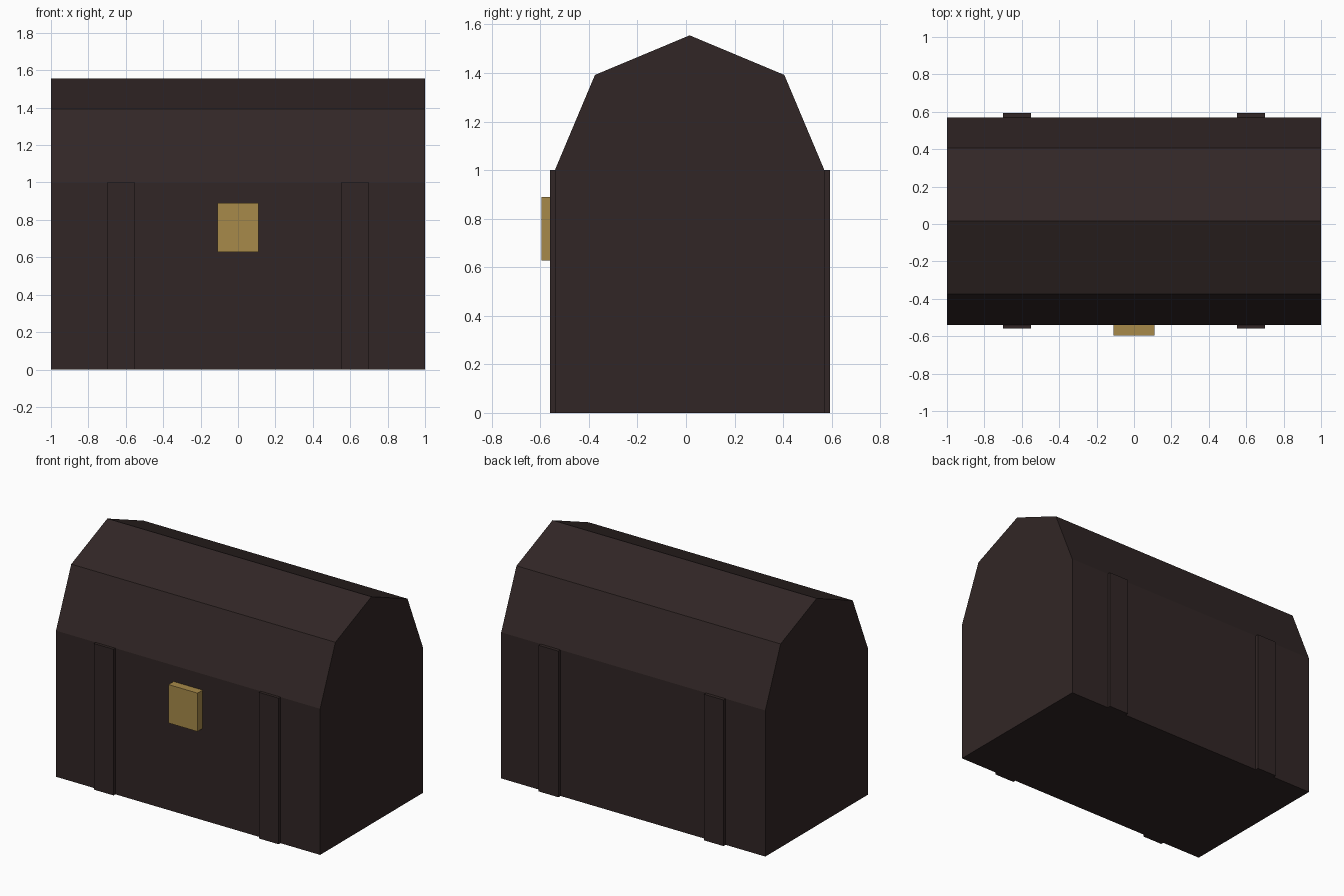
import bpy
import bmesh

if "Cube" in bpy.data.objects:
    bpy.data.objects.remove(bpy.data.objects["Cube"], do_unlink=True)


def make_material(name, color):
    mat = bpy.data.materials.new(name)
    mat.use_nodes = True
    mat.diffuse_color = color
    mat.node_tree.nodes["Principled BSDF"].inputs["Base Color"].default_value = color
    return mat


wood = make_material("dark brown wood", (0.031, 0.0195, 0.019, 1))
brass = make_material("brass", (0.39, 0.254, 0.067, 1))


def prism(name, profile, x0, x1, mat, open_edge=None):
    """Extrude a (y, z) profile along x, optionally leaving one side open."""
    bm = bmesh.new()
    left, right = [[bm.verts.new((x, y, z)) for y, z in profile] for x in (x0, x1)]
    bm.faces.new(left)
    bm.faces.new(right)
    count = len(profile)
    for i in range(count):
        if i != open_edge:
            j = (i + 1) % count
            bm.faces.new((left[i], left[j], right[j], right[i]))
    bmesh.ops.recalc_face_normals(bm, faces=bm.faces[:])
    mesh = bpy.data.meshes.new(name)
    bm.to_mesh(mesh)
    bm.free()
    mesh.materials.append(mat)
    obj = bpy.data.objects.new(name, mesh)
    bpy.context.collection.objects.link(obj)
    return obj


def box_profile(y0, y1, z0, z1):
    return [(y0, z0), (y1, z0), (y1, z1), (y0, z1)]


FRONT, BACK, RIM = -0.54, 0.57, 1.0

# Chest body and faceted lid share the open rim
prism("chest_body", box_profile(FRONT, BACK, 0, RIM), -1, 1, wood, open_edge=2)
lid_profile = [(FRONT, RIM), (-0.375, 1.392), (0.015, 1.555), (0.405, 1.392), (BACK, RIM)]
prism("lid", lid_profile, -1, 1, wood, open_edge=4)

# Vertical straps on the front and back walls
for side, x0 in (("right", -0.70), ("left", 0.55)):
    for wall, y0, y1 in (("front", FRONT - 0.02, FRONT), ("back", BACK, BACK + 0.023)):
        prism(f"{wall}_{side}_strap", box_profile(y0, y1, 0, RIM), x0, x0 + 0.15, wood)

# Lock plate
prism("lock", box_profile(-0.595, FRONT, 0.627, 0.89), -0.11, 0.11, brass)
